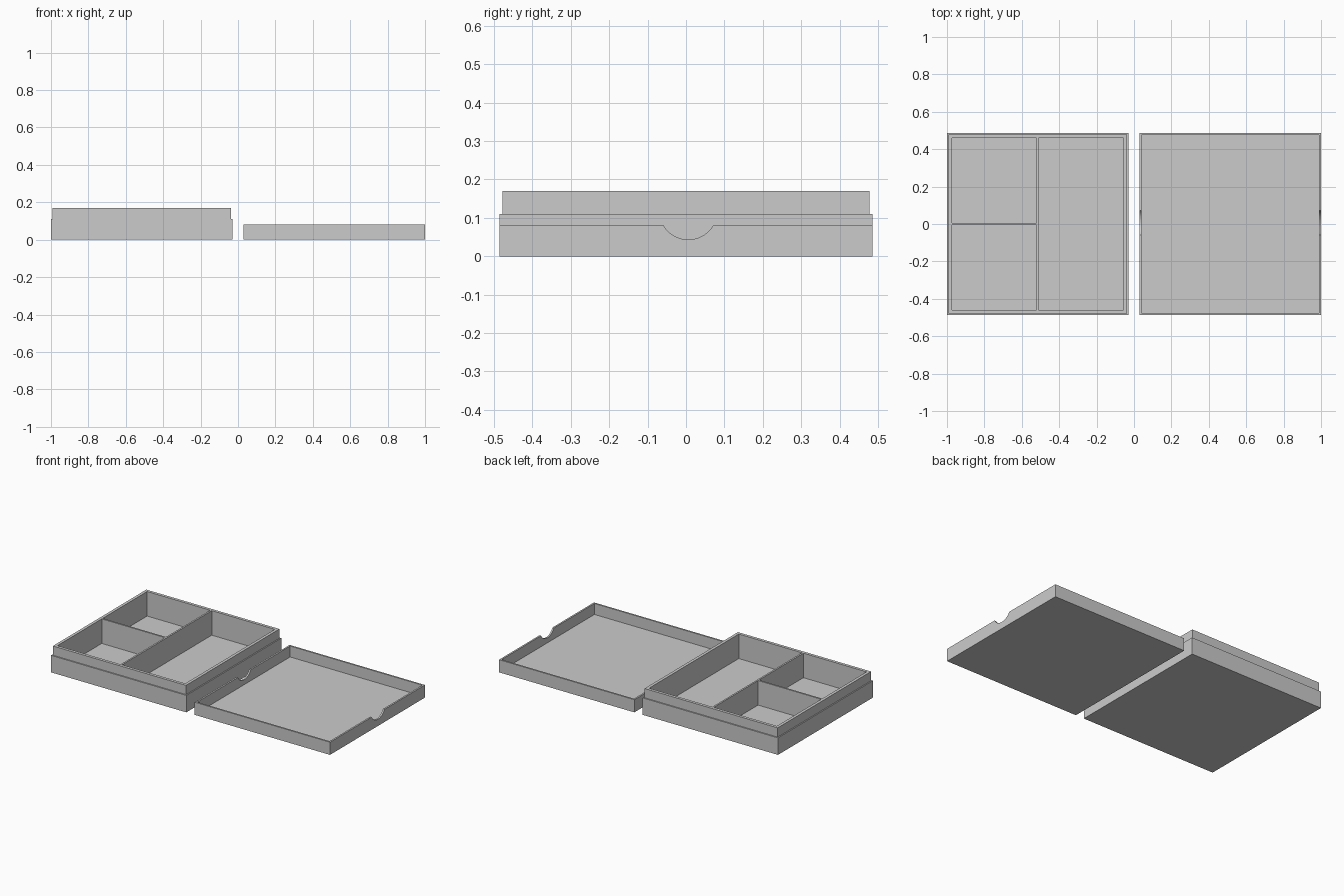
import bpy
import bmesh
from math import pi
from mathutils import Matrix, Vector

if "Cube" in bpy.data.objects:
    bpy.data.objects.remove(bpy.data.objects["Cube"], do_unlink=True)

HALF = 0.486        # half depth of both trays
STEP = 0.011        # thin wall, floor and shelf thickness
RIM = 0.027         # outer face to pocket

grey = bpy.data.materials.new("plain_grey")
grey.use_nodes = True
colour = (0.6, 0.6, 0.6, 1)
grey.diffuse_color = colour
grey.node_tree.nodes["Principled BSDF"].inputs["Base Color"].default_value = colour


def add_box(bm, low, high):
    low, high = Vector(low), Vector(high)
    matrix = Matrix.Translation((low + high) / 2) @ Matrix.Diagonal((*(high - low), 1))
    return bmesh.ops.create_cube(bm, size=1, matrix=matrix)["verts"]


def make_object(name, bm):
    mesh = bpy.data.meshes.new(name)
    bm.to_mesh(mesh)
    bm.free()
    mesh.materials.append(grey)
    obj = bpy.data.objects.new(name, mesh)
    bpy.context.collection.objects.link(obj)
    return obj


def carve(body, bm):
    """Subtract the solids in bm from body, then discard them."""
    cutter = make_object("cutter", bm)
    cutter.hide_render = True
    mod = body.modifiers.new("carve", "BOOLEAN")
    mod.operation, mod.solver, mod.object = "DIFFERENCE", "EXACT", cutter
    bpy.context.view_layer.update()
    result = bpy.data.meshes.new_from_object(
        body.evaluated_get(bpy.context.evaluated_depsgraph_get()))
    body.modifiers.clear()
    body.data = result
    bpy.data.objects.remove(cutter, do_unlink=True)


# Compartment tray: base block with a narrower raised lip
left, right, shoulder, top = -1.0, -0.03, 0.11, 0.17
bm = bmesh.new()
add_box(bm, (left, -HALF, 0), (right, HALF, shoulder))
upper = max(bm.faces, key=lambda f: f.calc_center_median().z)
bmesh.ops.inset_region(bm, faces=[upper], thickness=STEP)
lip = bmesh.ops.extrude_face_region(bm, geom=[upper])["geom"]
bmesh.ops.delete(bm, geom=[upper], context="FACES")
bmesh.ops.translate(bm, vec=(0, 0, top - shoulder),
                    verts=[v for v in lip if isinstance(v, bmesh.types.BMVert)])
bmesh.ops.recalc_face_normals(bm, faces=bm.faces)
tray = make_object("compartment_tray", bm)

# Pockets: one long, two square, leaving thin dividers between them
mid = (left + right) / 2
inner = HALF - RIM
half_wall = STEP / 2
bm = bmesh.new()
add_box(bm, (mid + half_wall, -inner, STEP), (right - RIM, inner, 0.3))
for y0, y1 in ((-inner, -half_wall), (half_wall, inner)):
    add_box(bm, (left + RIM, y0, STEP), (mid - half_wall, y1, 0.3))
carve(tray, bm)

# Shallow lid, lying open side up
left, right, top = 0.03, 1.0, 0.082
bm = bmesh.new()
add_box(bm, (left, -HALF, 0), (right, HALF, top))
lid = make_object("lid", bm)
bm = bmesh.new()
add_box(bm, (left + STEP, STEP - HALF, STEP), (right - STEP, HALF - STEP, 0.3))
carve(lid, bm)

# Curved finger notches through both side walls of the lid
bm = bmesh.new()
turn = Matrix.Translation(((left + right) / 2, 0.006, 0.119)) @ Matrix.Rotation(pi / 2, 4, "Y")
bmesh.ops.create_cone(bm, cap_ends=True, segments=64, radius1=0.0755,
                      radius2=0.0755, depth=1.2, matrix=turn)
carve(lid, bm)
